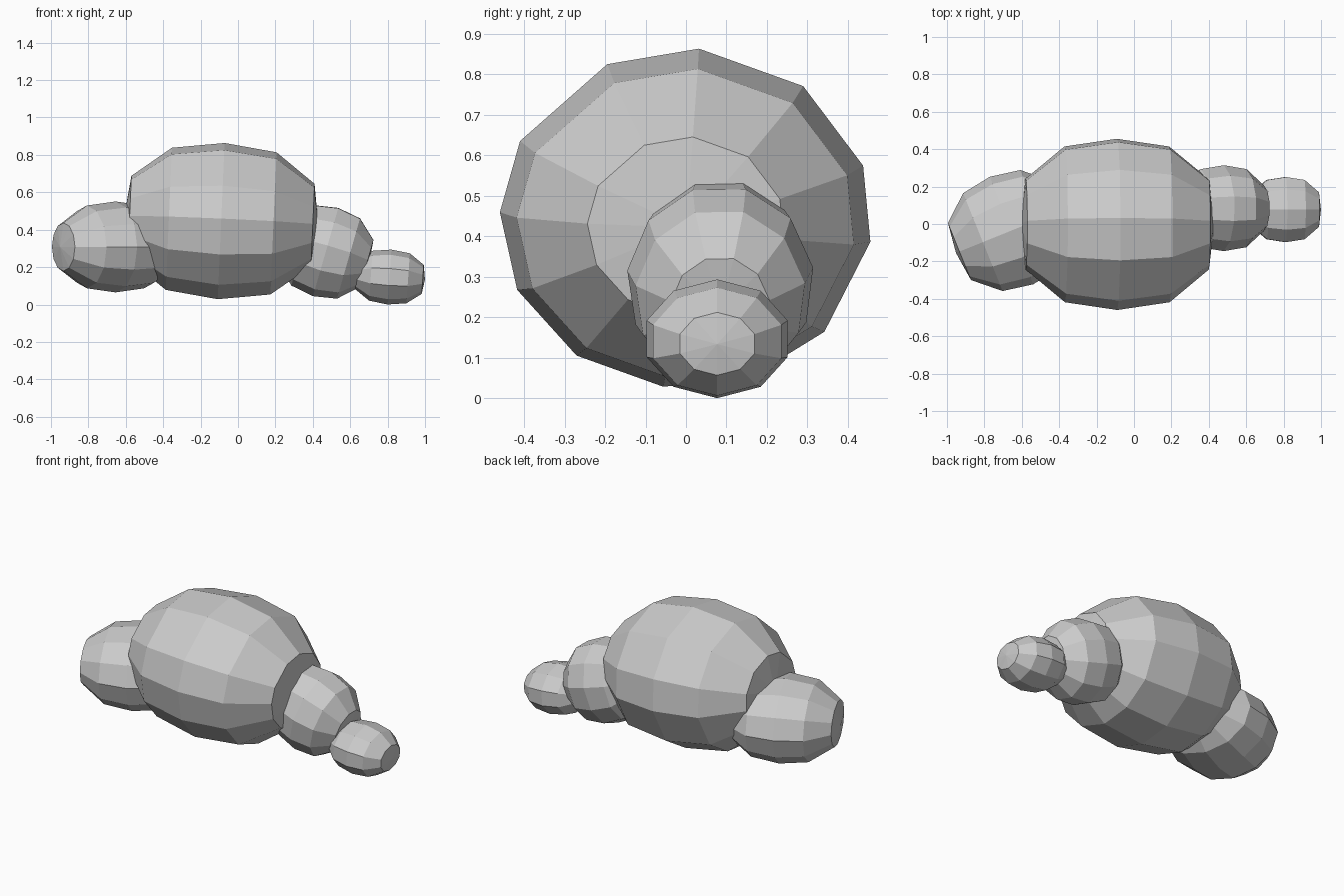
import bpy, bmesh, math
from mathutils import Matrix, Vector

if "Cube" in bpy.data.objects:
    bpy.data.objects.remove(bpy.data.objects["Cube"])


def lump(name, centre, steps, ry, rz, angles, yaw=0, pitch=0, ratios=(0.91, 0.53)):
    """Faceted barrel along local x: steps = offsets of shoulder ring, end ring, pole."""
    a, b, pole = steps
    shoulder, end = ratios
    rings = [(-b, end), (-a, shoulder), (0, 1), (a, shoulder), (b, end)]
    m = (Matrix.Translation(centre) @ Matrix.Rotation(math.radians(yaw), 4, 'Z')
         @ Matrix.Rotation(math.radians(pitch), 4, 'Y'))
    bm = bmesh.new()
    loops = []
    for s, k in rings:
        loops.append([bm.verts.new(m @ Vector((s, k * ry * math.cos(math.radians(t)),
                                               k * rz * math.sin(math.radians(t)))))
                      for t in angles])
    n = len(angles)
    for p, q in zip(loops, loops[1:]):
        for i in range(n):
            j = (i + 1) % n
            bm.faces.new((p[i], p[j], q[j], q[i]))
    # shallow fan caps
    for ring, s in ((loops[0], -pole), (loops[-1], pole)):
        tip = bm.verts.new(m @ Vector((s, 0, 0)))
        for i in range(n):
            bm.faces.new((ring[i], ring[(i + 1) % n], tip))
    bmesh.ops.recalc_face_normals(bm, faces=bm.faces)
    mesh = bpy.data.meshes.new(name)
    bm.to_mesh(mesh)
    bm.free()
    obj = bpy.data.objects.new(name, mesh)
    bpy.context.collection.objects.link(obj)
    return obj


def even(n, start):
    return [start + 360 * i / n for i in range(n)]


# large middle segment, slightly uneven facets
lump("body", (-0.09, 0, 0.445), (0.28, 0.49, 0.52), 0.46, 0.42,
     [-8, 18, 51, 86, 115, 153, 178, 205, 234, 263, 290, 318], pitch=2.5)
# head at the left end, turned towards the front
lump("head", (-0.655, -0.035, 0.308), (0.165, 0.30, 0.32), 0.31, 0.243,
     even(12, 0), yaw=22)
# first tail segment, drooping
lump("tail_base", (0.47, 0.085, 0.285), (0.127, 0.228, 0.24), 0.232, 0.25,
     even(11, 9), pitch=16)
# small tail tip
lump("tail_tip", (0.81, 0.077, 0.147), (0.10, 0.178, 0.19), 0.183, 0.147,
     even(10, 18), pitch=4)
